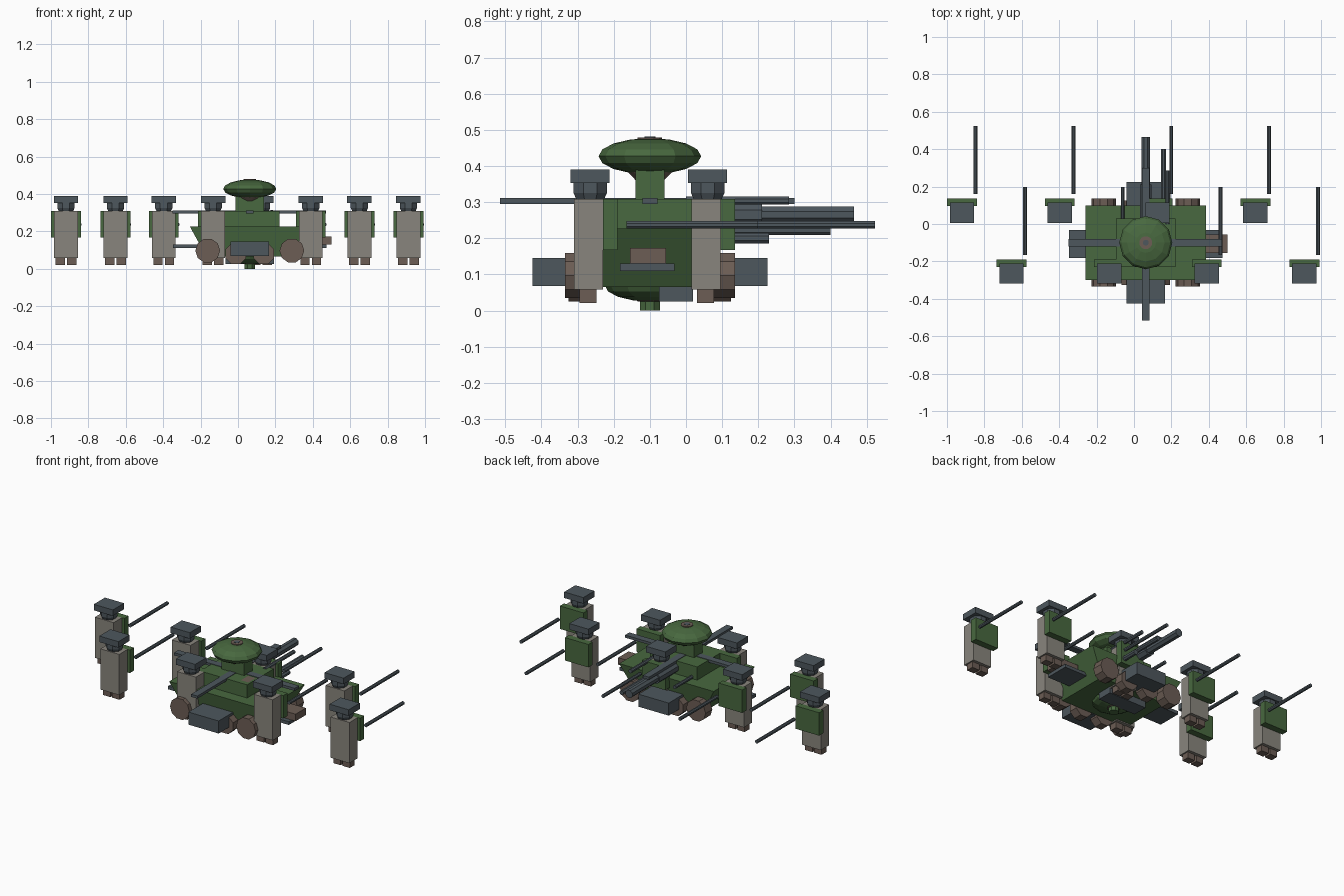
import bpy
import math
from mathutils import Matrix, Vector

cube = bpy.data.objects.get("Cube")
if cube:
    bpy.data.objects.remove(cube, do_unlink=True)


def material(name, rgb):
    m = bpy.data.materials.new(name)
    m.use_nodes = True
    m.diffuse_color = (*rgb, 1)
    m.node_tree.nodes["Principled BSDF"].inputs["Base Color"].default_value = (*rgb, 1)
    return m


GREEN = material("army green", (0.065, 0.14, 0.05))
STONE = material("warm grey", (0.25, 0.235, 0.205))
STEEL = material("blue steel", (0.075, 0.095, 0.11))
BROWN = material("dull brown", (0.15, 0.11, 0.09))


def finish(name, mat):
    ob = bpy.context.object
    ob.name = name
    ob.data.materials.append(mat)
    return ob


def box(name, mat, x, y, z):
    """Box from (low, high) ranges on each axis."""
    bpy.ops.mesh.primitive_cube_add(size=1)
    ob = finish(name, mat)
    mid = [(a + b) / 2 for a, b in (x, y, z)]
    size = [b - a for a, b in (x, y, z)]
    ob.data.transform(Matrix.Translation(mid) @ Matrix.Diagonal((*size, 1)))
    return ob


def rod(name, mat, start, end, r1, r2=None, sides=8):
    """Cylinder or cone between two points."""
    start, end = Vector(start), Vector(end)
    axis = end - start
    bpy.ops.mesh.primitive_cone_add(vertices=sides, radius1=r1, depth=axis.length,
                                    radius2=r1 if r2 is None else r2)
    ob = finish(name, mat)
    turn = axis.to_track_quat("Z", "Y").to_matrix().to_4x4()
    spin = Matrix.Rotation(math.pi / sides, 4, "Z")
    ob.data.transform(Matrix.Translation((start + end) / 2) @ turn @ spin)
    return ob


def dome(name, mat, centre, radius, half_height, segments=12, rings=8):
    bpy.ops.mesh.primitive_uv_sphere_add(segments=segments, ring_count=rings, radius=1)
    ob = finish(name, mat)
    ob.data.transform(Matrix.Translation(centre) @ Matrix.Diagonal((radius, radius, half_height, 1)))
    return ob


# Soldiers in two staggered rows
def soldier(x, y):
    box("soldier_body", STONE, (x - .064, x + .064), (y - .045, y + .035), (.058, .308))
    box("soldier_pack", GREEN, (x - .08, x + .08), (y + .035, y + .075), (.167, .308))
    for s in (-1, 1):
        cx = x + s * .031
        box("soldier_foot", BROWN, (cx - .025, cx + .025), (y - .03, y + .017), (.021, .06))
    rod("soldier_neck", STEEL, (x, y, .305), (x, y, .325), .04, .05)
    rod("soldier_head", STEEL, (x, y, .325), (x, y, .356), .05)
    box("soldier_hat", STEEL, (x - .065, x + .065), (y - .054, y + .054), (.353, .39))
    rod("soldier_rifle", STEEL, (x + .073, y + .1, .237), (x + .073, y + .463, .237), .011)


for i in range(4):
    soldier(-.92 + i * .523, .06)
    soldier(-.655 + i * .522, -.265)

# Vehicle hull with a tapered belly
CX, CY = .063, -.1
hull = box("hull", GREEN, (CX - .321, CX + .321), (CY - .2, CY + .2), (.065, .227))
for v in hull.data.vertices:
    if v.co.z < .1:
        v.co.x = CX + (v.co.x - CX) * .72
        v.co.y = CY + (v.co.y - CY) * .85
box("upper_deck", GREEN, (CX - .16, CX + .16), (CY - .13, CY + .13), (.22, .308))
box("deck_locker", STEEL, (.155, .215), (-.2, .01), (.245, .298))
box("deck_hatch", BROWN, (.16, .21), (-.2, -.13), (.298, .308))

# Turret neck, dome and its sunken cap
box("turret_neck", GREEN, (CX - .077, CX + .077), (CY - .04, CY + .04), (.3, .39))
rod("turret_collar", BROWN, (CX, CY, .35), (CX, CY, .385), .03, .065, 12)
dome("turret_dome", GREEN, (CX, CY, .427), .142, .05)
rod("dome_ring", BROWN, (CX, CY, .468), (CX, CY, .479), .035, .035, 12)
rod("dome_cap", STEEL, (CX, CY, .47), (CX, CY, .481), .016, .016, 12)

# Crossed deck beams
box("long_beam", STEEL, (CX - .021, CX + .021), (-.515, .3), (.295, .311))
box("cross_beam", STEEL, (-.35, .47), (CY - .021, CY + .021), (.295, .311))

# Side steps and the single side box
for s in (-1, 1):
    xs = sorted((CX + s * .25, CX + s * .41))
    box("side_step", STEEL, xs, (-.182, -.032), (.11, .13))
box("side_box", BROWN, (.36, .5), (-.155, -.055), (.13, .173))

# Wheels, bumpers and rollers at both ends
for s in (-1, 1):
    inner, outer = CY + s * .17, CY + s * .235
    for side in (-1, 1):
        wx = CX + side * .225
        rod("wheel", BROWN, (wx, inner, .097), (wx, outer, .097), .066, sides=10)
        rx = CX + side * .075
        rod("roller", BROWN, (rx, inner, .08), (rx, CY + s * .225, .08), .06, sides=8)
    ys = sorted((CY + s * .18, CY + s * .325))
    box("bumper", STEEL, (CX - .103, CX + .103), ys, (.068, .145))

# Belly dome, post and cross members
dome("belly_dome", GREEN, (CX, CY, .07), .125, .045)
rod("belly_collar", BROWN, (CX, CY, .025), (CX, CY, .05), .035, .06, 12)
rod("belly_post", GREEN, (CX, CY, 0), (CX, CY, .04), .03)
box("belly_block", STEEL, (CX - .13, CX + .13), (-.075, .02), (.025, .07))

# Rear gun barrels: x, z, start, end, radius
for x, z, y0, y1, r in ((CX, .265, -.02, .465, .025), (.158, .222, 0, .4, .014),
                        (.18, .2, 0, .23, .016), (.18, .304, 0, .285, .012)):
    rod("gun_barrel", STEEL, (x, y0, z), (x, y1, z), r)
rod("gun_sleeve", STEEL, (CX, 0, .265), (CX, .21, .265), .034)
